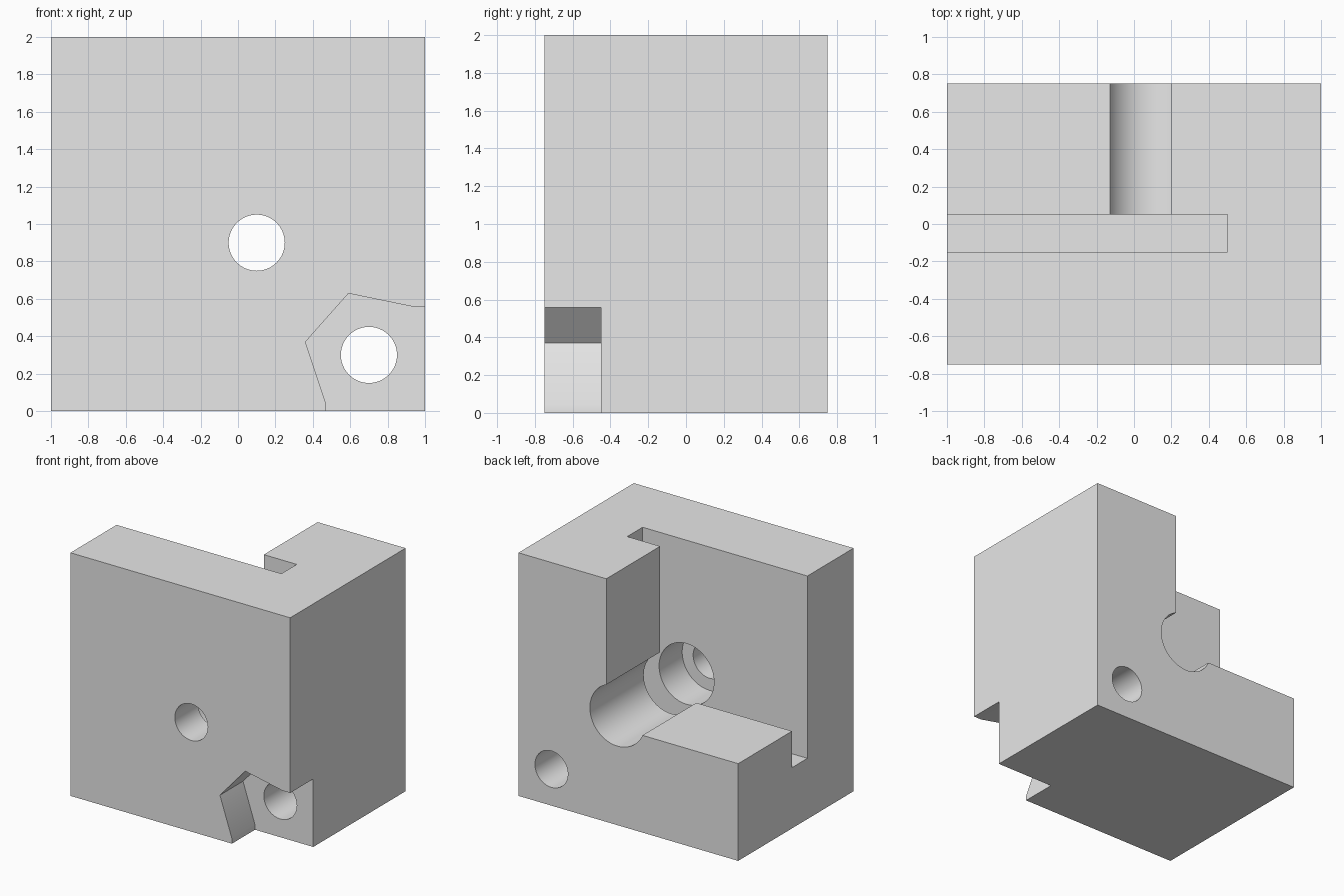
import bpy, bmesh, math
from mathutils import Matrix

cube = bpy.data.objects.get("Cube")
if cube:
    bpy.data.objects.remove(cube, do_unlink=True)

grey = bpy.data.materials.new("light grey")
grey.use_nodes = True
colour = (0.8, 0.8, 0.8, 1)
grey.diffuse_color = colour
grey.node_tree.nodes["Principled BSDF"].inputs["Base Color"].default_value = colour


def finish(name, bm):
    bmesh.ops.recalc_face_normals(bm, faces=bm.faces)
    mesh = bpy.data.meshes.new(name)
    bm.to_mesh(mesh)
    bm.free()
    mesh.materials.append(grey)
    obj = bpy.data.objects.new(name, mesh)
    bpy.context.scene.collection.objects.link(obj)
    return obj


def box(name, low, high):
    bm = bmesh.new()
    bmesh.ops.create_cube(bm, size=1)
    for v in bm.verts:
        v.co = [a if c < 0 else b for c, a, b in zip(v.co, low, high)]
    return finish(name, bm)


def bore(name, x, z, radius, y0, y1):
    bm = bmesh.new()
    place = Matrix.Translation((x, (y0 + y1) / 2, z)) @ Matrix.Rotation(math.pi / 2, 4, 'X')
    bmesh.ops.create_cone(bm, cap_ends=True, segments=64, radius1=radius,
                          radius2=radius, depth=y1 - y0, matrix=place)
    return finish(name, bm)


def prism(name, outline, y0, y1):
    bm = bmesh.new()
    face = bm.faces.new([bm.verts.new((x, y0, z)) for x, z in outline])
    side = bmesh.ops.extrude_face_region(bm, geom=[face])["geom"]
    bmesh.ops.translate(bm, vec=(0, y1 - y0, 0),
                        verts=[g for g in side if isinstance(g, bmesh.types.BMVert)])
    return finish(name, bm)


# Solid block
block = box("bracket_block", (-1, -0.75, 0), (1, 0.75, 2))

# Hexagonal nut pocket, opened out to the side and the bottom
cx, cz, r = 0.7, 0.3, 0.2 * math.sqrt(3)
hexagon = [(cx + r * math.cos(math.radians(a)), cz + r * math.sin(math.radians(a)))
           for a in (48.4, 108.4, 168.4, 228.4)]
pocket = [(1.2, hexagon[0][1])] + hexagon + [(hexagon[-1][0], -0.2), (1.2, -0.2)]

cutters = [
    box("corner_cut", (-1.2, 0.05, 0.8), (0.2, 1, 2.2)),
    box("plate_slot", (-1.2, -0.15, 0.5), (0.5, 0.05, 2.2)),
    bore("wide_bore", 0.1, 0.9, 0.25, -0.45, 1),
    bore("narrow_bore", 0.1, 0.9, 0.15, -1, 0),
    prism("nut_pocket", pocket, -1, -0.45),
    bore("bolt_hole", cx, cz, 0.15, -1, 1),
]

# Carve each cut into the block
for cutter in cutters:
    cutter.hide_render = True
    mod = block.modifiers.new(cutter.name, 'BOOLEAN')
    mod.operation = 'DIFFERENCE'
    mod.solver = 'EXACT'
    mod.object = cutter

bpy.context.view_layer.update()
depsgraph = bpy.context.evaluated_depsgraph_get()
carved = bpy.data.meshes.new_from_object(block.evaluated_get(depsgraph))
block.modifiers.clear()
block.data = carved
for cutter in cutters:
    bpy.data.objects.remove(cutter, do_unlink=True)

# Smooth the bores, keep the machined edges sharp
for obj in bpy.context.selected_objects:
    obj.select_set(False)
block.select_set(True)
bpy.context.view_layer.objects.active = block
bpy.ops.object.shade_smooth_by_angle(angle=math.radians(30))
